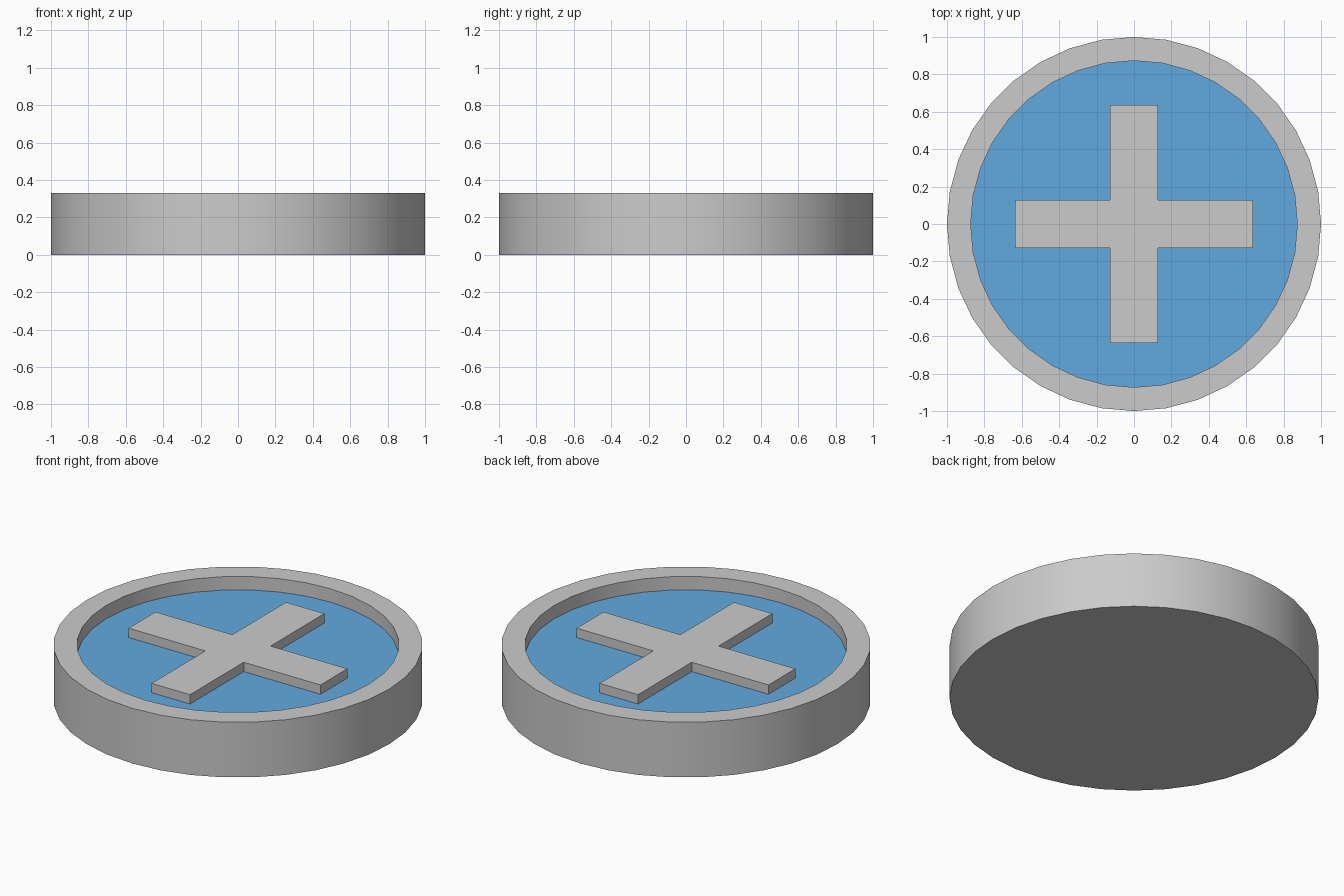
import bpy, bmesh, math

if "Cube" in bpy.data.objects:
    bpy.data.objects.remove(bpy.data.objects["Cube"])

SIDES = 36
OUTER, INNER = 1.0, 0.873
HEIGHT, FLOOR, CROSS_TOP = 0.33, 0.25, 0.306
ARM, HALF_WIDTH = 0.635, 0.127


def add_object(name, bm):
    bmesh.ops.recalc_face_normals(bm, faces=bm.faces[:])
    mesh = bpy.data.meshes.new(name)
    bm.to_mesh(mesh)
    bm.free()
    obj = bpy.data.objects.new(name, mesh)
    bpy.context.collection.objects.link(obj)
    return obj


def ring(bm, radius, z):
    return [bm.verts.new((radius * math.cos(2 * math.pi * i / SIDES),
                          radius * math.sin(2 * math.pi * i / SIDES), z))
            for i in range(SIDES)]


# Round housing: closed base, outer wall, flat rim and inner wall
bm = bmesh.new()
rings = [ring(bm, r, z) for r, z in
         [(OUTER, 0), (OUTER, HEIGHT), (INNER, HEIGHT), (INNER, FLOOR)]]
bm.faces.new(rings[0][::-1])
for low, high in zip(rings, rings[1:]):
    for i in range(SIDES):
        j = (i + 1) % SIDES
        bm.faces.new((low[i], low[j], high[j], high[i]))
housing = add_object("housing", bm)
bpy.context.view_layer.objects.active = housing
housing.select_set(True)
bpy.ops.object.shade_smooth_by_angle(angle=math.radians(30))

# Blue recessed floor closing the housing
bm = bmesh.new()
bm.faces.new(ring(bm, INNER, FLOOR))
inlay = add_object("inlay", bm)
for face in inlay.data.polygons:
    if face.normal.z < 0:
        face.flip()
blue = bpy.data.materials.new("blue")
blue.diffuse_color = (0.12, 0.40, 0.75, 1)
blue.use_nodes = True
blue.node_tree.nodes["Principled BSDF"].inputs["Base Color"].default_value = blue.diffuse_color
inlay.data.materials.append(blue)

# Raised cross: one arm outline turned four times, then extruded
bm = bmesh.new()
outline = []
for k in range(4):
    c, s = round(math.cos(k * math.pi / 2)), round(math.sin(k * math.pi / 2))
    for x, y in [(ARM, -HALF_WIDTH), (ARM, HALF_WIDTH), (HALF_WIDTH, HALF_WIDTH)]:
        outline.append(bm.verts.new((c * x - s * y, s * x + c * y, FLOOR)))
base = bm.faces.new(outline)
walls = bmesh.ops.extrude_face_region(bm, geom=[base], use_keep_orig=True)
top = [g for g in walls["geom"] if isinstance(g, bmesh.types.BMVert)]
bmesh.ops.translate(bm, verts=top, vec=(0, 0, CROSS_TOP - FLOOR))
add_object("raised_cross", bm)
